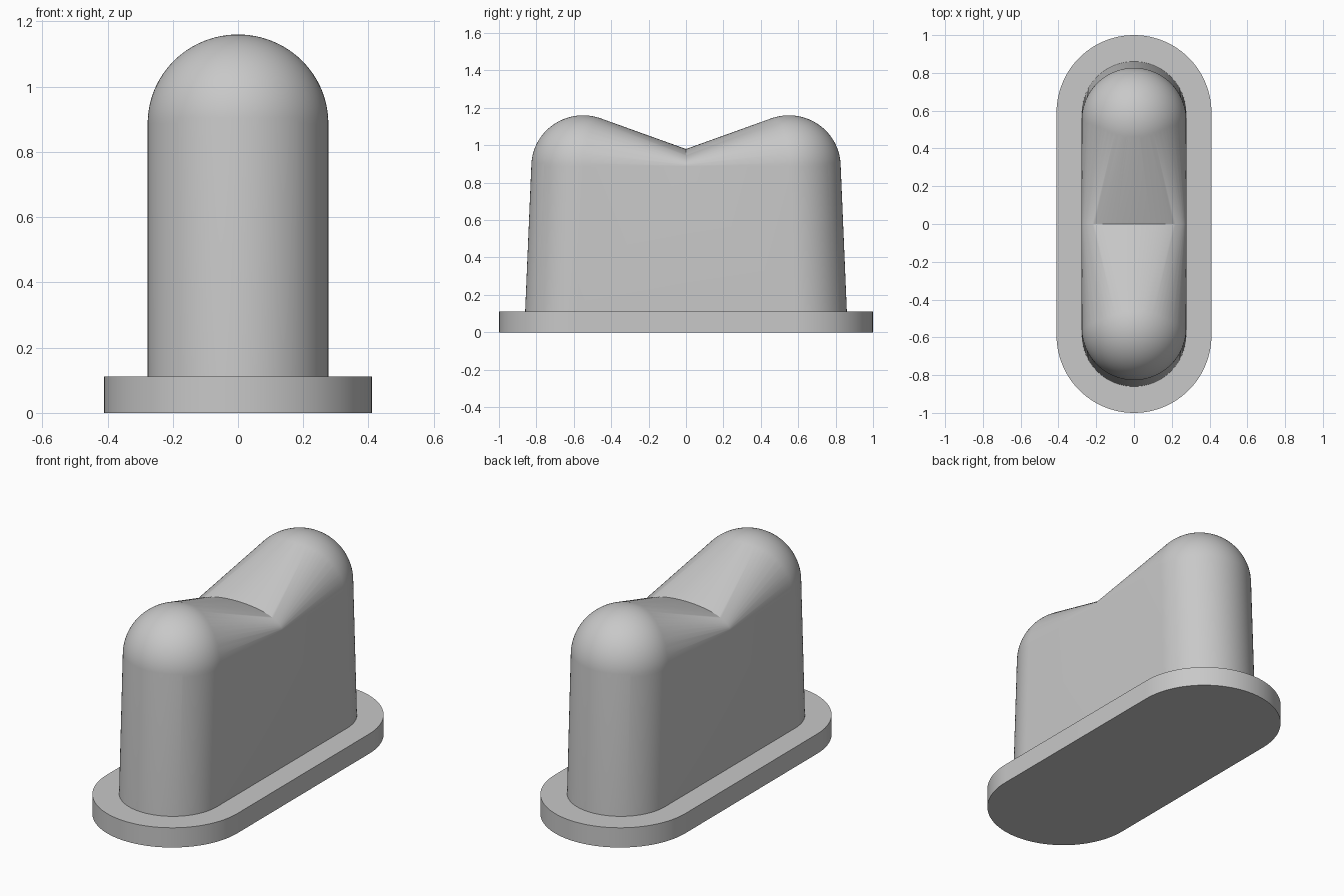
import bpy, bmesh
from math import sin, cos, pi, radians

if "Cube" in bpy.data.objects:
    bpy.data.objects.remove(bpy.data.objects["Cube"])

grey = bpy.data.materials.new("light_grey")
grey.use_nodes = True
COLOUR = (0.58, 0.58, 0.58, 1)
grey.diffuse_color = COLOUR
grey.node_tree.nodes["Principled BSDF"].inputs["Base Color"].default_value = COLOUR

SEG = 48            # segments in each half circle
BASE_H = 0.112      # top of the base plate
R = 0.277           # body half width
DOME_Y, DOME_Z, DOME_H = 0.55, 0.887, 0.273


def finish(name, bm, angle):
    mesh = bpy.data.meshes.new(name)
    bm.to_mesh(mesh)
    bm.free()
    mesh.materials.append(grey)
    obj = bpy.data.objects.new(name, mesh)
    bpy.context.collection.objects.link(obj)
    bpy.ops.object.select_all(action="DESELECT")
    obj.select_set(True)
    bpy.context.view_layer.objects.active = obj
    bpy.ops.object.shade_smooth_by_angle(angle=radians(angle))
    return obj


def half_circle(radius, centre_y, z):
    """Rounded end towards +y."""
    return [(radius * cos(pi * i / SEG), centre_y + radius * sin(pi * i / SEG), z)
            for i in range(SEG + 1)]


# Base plate: extruded rounded slot
bm = bmesh.new()
end = half_circle(0.41, 0.59, 0)
outline = end + [(-x, -y, z) for x, y, z in end]
face = bm.faces.new([bm.verts.new(p) for p in outline])
top = bmesh.ops.extrude_face_region(bm, geom=[face])["geom"]
bmesh.ops.translate(bm, vec=(0, 0, BASE_H),
                    verts=[v for v in top if isinstance(v, bmesh.types.BMVert)])
bmesh.ops.recalc_face_normals(bm, faces=bm.faces)
finish("base_plate", bm, 35)

# Body: one half is the skin around a foot outline, a dome and a low saddle arch
points = half_circle(R, 0.86 - R, BASE_H)
points += [(R, 0, BASE_H), (-R, 0, BASE_H)]
for j in range(SEG // 2):
    lat = pi * j / SEG
    for i in range(2 * SEG):
        lon = pi * i / SEG
        points.append((R * cos(lat) * cos(lon), DOME_Y + R * cos(lat) * sin(lon),
                       DOME_Z + DOME_H * sin(lat)))
points.append((0, DOME_Y, DOME_Z + DOME_H))
for i in range(SEG + 1):
    a = pi * i / SEG
    points.append((R * cos(a), 0, DOME_Z + 0.093 * sin(a)))

bm = bmesh.new()
for p in points:
    bm.verts.new(p)
bmesh.ops.convex_hull(bm, input=bm.verts)
bmesh.ops.delete(bm, geom=[v for v in bm.verts if not v.link_faces], context="VERTS")

# Open the middle section and the underside, then mirror to the other half
inner = [f for f in bm.faces
         if all(abs(v.co.y) < 1e-5 for v in f.verts)
         or all(abs(v.co.z - BASE_H) < 1e-5 for v in f.verts)]
bmesh.ops.delete(bm, geom=inner, context="FACES")
bmesh.ops.dissolve_limit(bm, angle_limit=radians(0.1), verts=bm.verts, edges=bm.edges)
bmesh.ops.recalc_face_normals(bm, faces=bm.faces)
mirrored = bmesh.ops.mirror(bm, geom=bm.verts[:] + bm.edges[:] + bm.faces[:],
                            axis="Y", merge_dist=1e-4)
bmesh.ops.remove_doubles(bm, verts=bm.verts, dist=1e-4)
bmesh.ops.recalc_face_normals(bm, faces=bm.faces)
finish("body", bm, 30)
